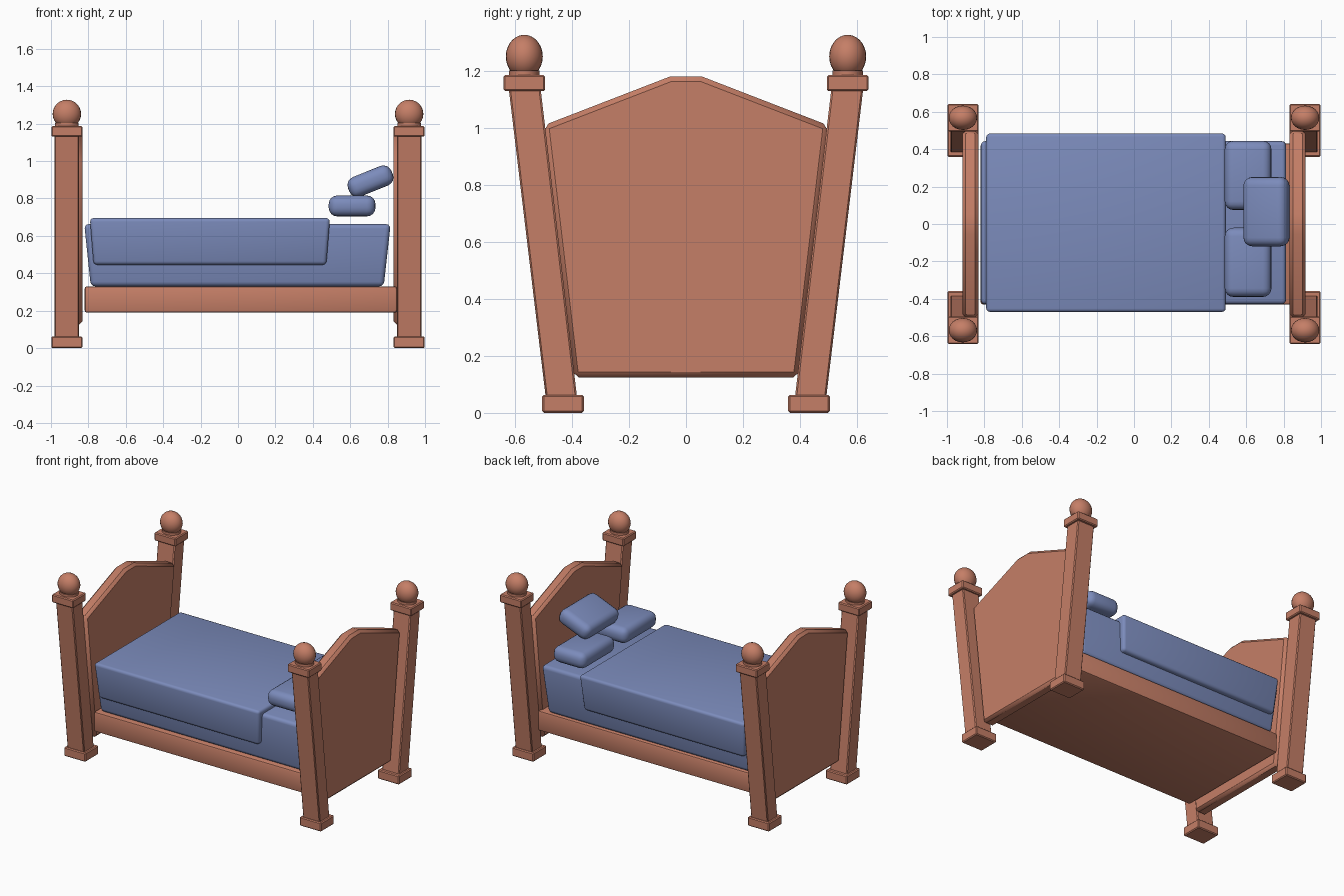
import bpy, bmesh, math
from mathutils import Vector

if "Cube" in bpy.data.objects:
    bpy.data.objects.remove(bpy.data.objects["Cube"])


def material(name, color):
    m = bpy.data.materials.new(name)
    m.diffuse_color = (*color, 1)
    m.use_nodes = True
    m.node_tree.nodes["Principled BSDF"].inputs["Base Color"].default_value = m.diffuse_color
    return m


WOOD = material("wood", (0.56, 0.21, 0.135))
CLOTH = material("cloth", (0.20, 0.26, 0.50))


def finish(obj, mat, bevel=0, segments=1):
    obj.data.materials.append(mat)
    if bevel:
        mod = obj.modifiers.new("bevel", "BEVEL")
        mod.width, mod.segments = bevel, segments
        mod.limit_method = "ANGLE"
    bpy.context.view_layer.objects.active = obj
    for o in bpy.context.selected_objects:
        o.select_set(False)
    obj.select_set(True)
    if bevel:
        bpy.ops.object.modifier_apply(modifier="bevel")
    bpy.ops.object.shade_smooth_by_angle(angle=math.radians(35))
    return obj


def loft(name, lower, upper, mat, bevel=0, segments=1):
    """Solid between two matching loops of points."""
    bm = bmesh.new()
    a = [bm.verts.new(p) for p in lower]
    b = [bm.verts.new(p) for p in upper]
    bm.faces.new(a)
    bm.faces.new(b)
    for i in range(len(a)):
        j = (i + 1) % len(a)
        bm.faces.new((a[i], a[j], b[j], b[i]))
    bmesh.ops.recalc_face_normals(bm, faces=bm.faces)
    me = bpy.data.meshes.new(name)
    bm.to_mesh(me)
    bm.free()
    obj = bpy.data.objects.new(name, me)
    bpy.context.collection.objects.link(obj)
    return finish(obj, mat, bevel, segments)


def rect(cx, cy, hx, hy, z):
    return [(cx + sx * hx, cy + sy * hy, z) for sx, sy in ((-1, -1), (1, -1), (1, 1), (-1, 1))]


# Leaning bedposts with foot, cap, collar and ball
for sx, end in ((-1, "foot_end"), (1, "head_end")):
    for sy, side in ((-1, "front"), (1, "back")):
        tag = f"{end}_{side}"
        x, low, high = sx * 0.915, sy * 0.432, sy * 0.568
        loft(f"post_{tag}", rect(x, sy * 0.436, 0.066, 0.055, 0.04),
             rect(x, high, 0.066, 0.056, 1.15), WOOD, 0.006)
        loft(f"post_foot_{tag}", rect(x, low, 0.083, 0.073, 0), rect(x, low, 0.083, 0.073, 0.063), WOOD, 0.006)
        loft(f"post_cap_{tag}", rect(x, high, 0.083, 0.073, 1.13), rect(x, high, 0.083, 0.073, 1.187), WOOD, 0.006)
        bpy.ops.mesh.primitive_cylinder_add(vertices=24, radius=1, depth=1, location=(x, high, 1.19))
        collar = bpy.context.object
        collar.name = f"post_collar_{tag}"
        collar.scale = (0.063, 0.054, 0.026)
        finish(collar, WOOD)
        bpy.ops.mesh.primitive_uv_sphere_add(segments=24, ring_count=14, radius=1, location=(x, high, 1.252))
        ball = bpy.context.object
        ball.name = f"post_ball_{tag}"
        ball.scale = (0.076, 0.065, 0.076)
        finish(ball, WOOD)

# Headboard and footboard panels with chamfered rims
half = [(0.395, 0.125), (0.50, 1.01), (0.055, 1.182)]
outline = half + [(-y, z) for y, z in reversed(half)]
for sx, name in ((-1, "footboard"), (1, "headboard")):
    loft(name, [(sx * 0.832, y, z) for y, z in outline],
         [(sx * 0.918, y, z) for y, z in outline], WOOD, 0.018)

# Bed base
loft("bed_base", rect(0.015, 0, 0.835, 0.43, 0.19), rect(0.015, 0, 0.835, 0.43, 0.33), WOOD, 0.012, 2)

# Mattress and blanket, both widening upward
loft("mattress", rect(-0.004, 0.007, 0.783, 0.415, 0.33),
     rect(-0.003, 0.007, 0.819, 0.438, 0.663), CLOTH, 0.025, 3)
loft("blanket", rect(-0.15, 0.007, 0.622, 0.455, 0.445),
     rect(-0.15, 0.007, 0.642, 0.479, 0.695), CLOTH, 0.02, 3)

# Pillows
for name, loc, tilt in (("pillow_back", (0.61, 0.26, 0.76), 0),
                        ("pillow_front", (0.61, -0.205, 0.76), 0),
                        ("pillow_top", (0.708, 0.066, 0.892), -22)):
    p = loft(name, rect(0, 0, 0.125, 0.185, -0.056), rect(0, 0, 0.125, 0.185, 0.056), CLOTH, 0.046, 4)
    p.location = Vector(loc)
    p.rotation_euler.y = math.radians(tilt)
